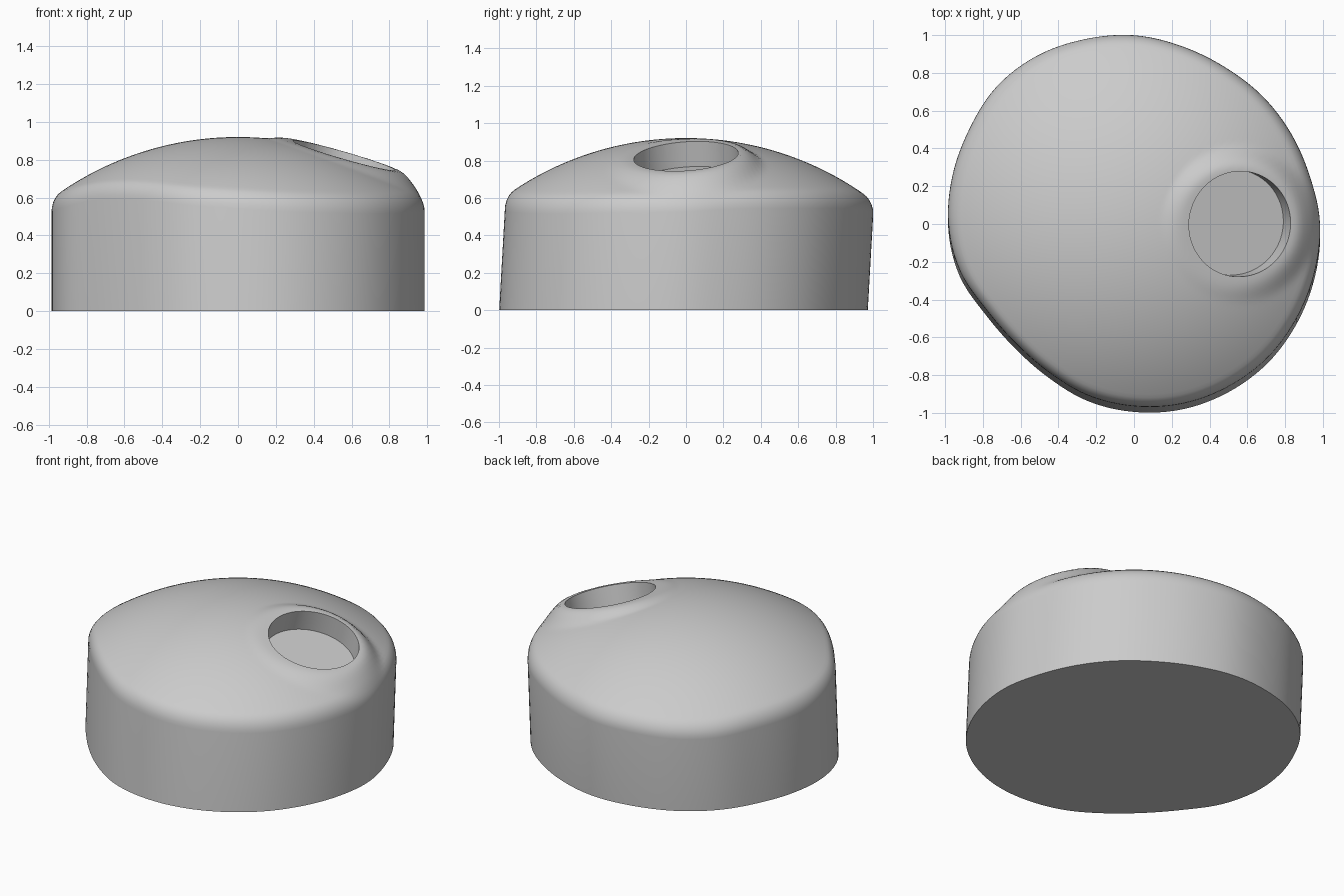
import bpy, bmesh, math
from mathutils import Vector

cube = bpy.data.objects.get("Cube")
if cube:
    bpy.data.objects.remove(cube, do_unlink=True)

grey = bpy.data.materials.new("plain_grey")
grey.use_nodes = True
colour = (0.6, 0.6, 0.6, 1)
grey.diffuse_color = colour
grey.node_tree.nodes["Principled BSDF"].inputs["Base Color"].default_value = colour

# Outline radii at equal angles, counter-clockwise from +x
RADII = [.985, .965, .96, .96, .96, .975, 1.0, 1.014, 1.03, 1.03, 1.007, .995,
         .983, .955, .905, .89, .905, .94, .965, .985, .995, 1.0, .995, .99]
SEGMENTS = 144
APEX, DOME_R = 0.92, 1.66
HOLE = Vector((.56, 0, .823))
HOLE_R, HOLE_DEPTH = .28, .14
NORMAL = Vector((.287, -.07, 1)).normalized()


def outline(t):
    """Smooth closed interpolation of the radii, t from 0 to 1."""
    n = len(RADII)
    i = int(t * n)
    u = t * n - i
    a, b, c, d = (RADII[(i + k) % n] for k in (-1, 0, 1, 2))
    return b + .5 * u * (c - a + u * (2*a - 5*b + 4*c - d + u * (3*(b - c) + d - a)))


def dome_height(x, y):
    """Spherical dome, levelled into a flat rim around the hole."""
    z = APEX - DOME_R + math.sqrt(DOME_R**2 - x*x - y*y)
    plane = HOLE.z - (NORMAL.x * (x - HOLE.x) + NORMAL.y * y) / NORMAL.z
    d = math.hypot(x - HOLE.x, y - HOLE.y)
    w = min(1, max(0, (.42 - d) / .13))
    w = w * w * (3 - 2 * w)
    return z + (plane - z) * w


# Rings as (fraction of outline, drop below dome); None means the ground
rings = [(i / 48 * .95, 0) for i in range(1, 49)]
rings += [(.965, .003), (.98, .012), (.991, .027), (.998, .047), (1, .07), (1, None)]

bm = bmesh.new()
apex = bm.verts.new((0, 0, APEX))
previous = None
for fraction, drop in rings:
    ring = []
    for s in range(SEGMENTS):
        t = s / SEGMENTS
        r = fraction * outline(t)
        x, y = r * math.cos(t * math.tau), r * math.sin(t * math.tau)
        z = 0 if drop is None else dome_height(x, y) - drop
        lean = .03 * min(0, z / .53 - 1)
        ring.append(bm.verts.new((x, y + lean, z)))
    for s in range(SEGMENTS):
        e = (s + 1) % SEGMENTS
        if previous:
            bm.faces.new((previous[s], ring[s], ring[e], previous[e]))
        else:
            bm.faces.new((apex, ring[s], ring[e]))
    previous = ring
bm.faces.new(previous[::-1])
bmesh.ops.recalc_face_normals(bm, faces=bm.faces)
mesh = bpy.data.meshes.new("domed_body")
bm.to_mesh(mesh)
bm.free()
mesh.materials.append(grey)
body = bpy.data.objects.new("domed_body", mesh)
bpy.context.collection.objects.link(body)

# Round recess cut square to the sloping rim
length = .4
bpy.ops.mesh.primitive_cylinder_add(
    vertices=96, radius=HOLE_R, depth=length,
    location=HOLE + NORMAL * (length / 2 - HOLE_DEPTH),
    rotation=NORMAL.to_track_quat('Z', 'Y').to_euler())
cutter = bpy.context.object
cutter.name = "recess_cutter"
cutter.hide_render = True
cutter.data.materials.append(grey)

bpy.ops.object.select_all(action='DESELECT')
body.select_set(True)
bpy.context.view_layer.objects.active = body
cut = body.modifiers.new("recess", 'BOOLEAN')
cut.operation = 'DIFFERENCE'
cut.solver = 'EXACT'
cut.object = cutter
bpy.ops.object.modifier_apply(modifier=cut.name)
bpy.data.objects.remove(cutter, do_unlink=True)

bpy.ops.object.shade_smooth_by_angle(angle=math.radians(35))
